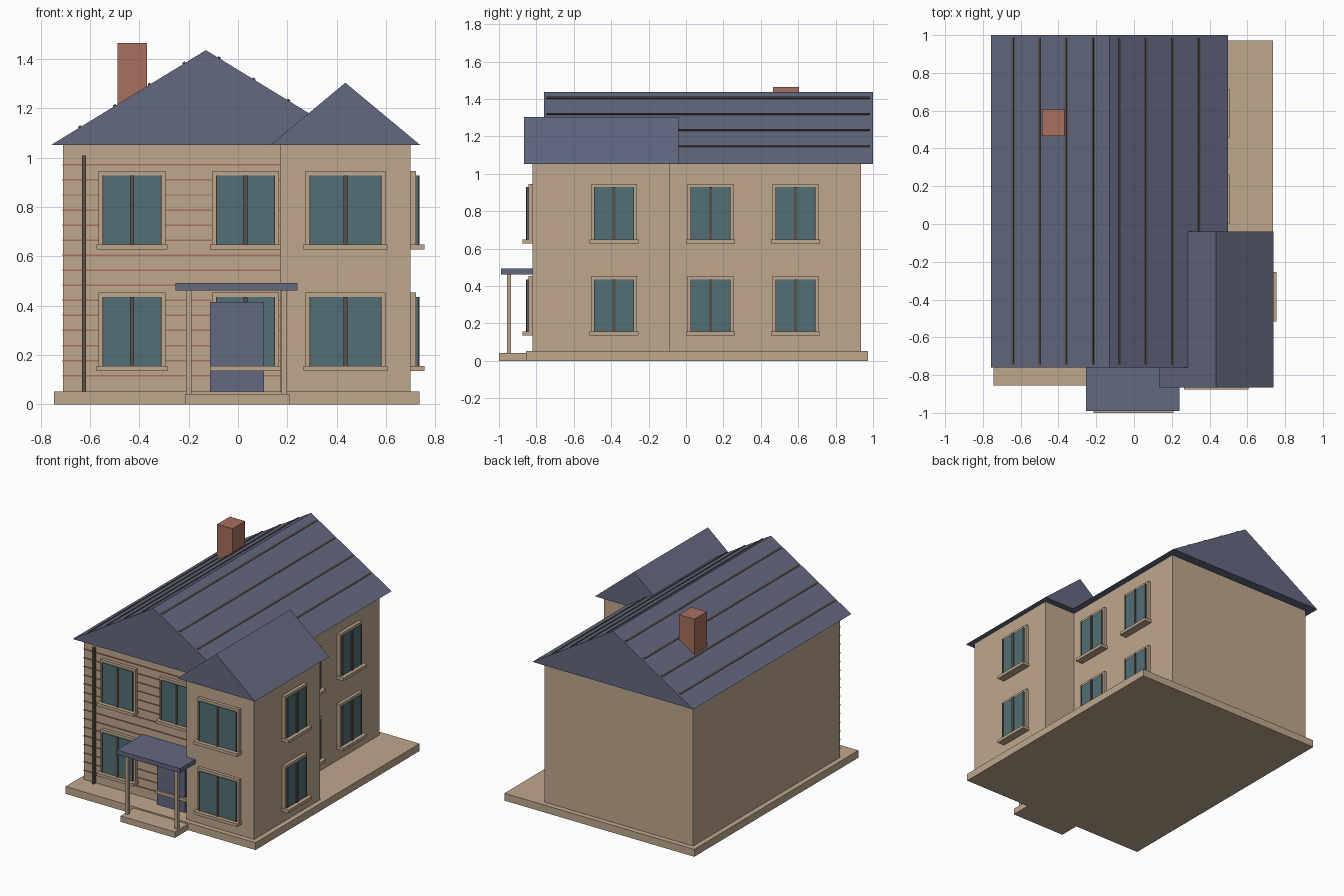
import bpy
import math

if "Cube" in bpy.data.objects:
    bpy.data.objects.remove(bpy.data.objects["Cube"])


def material(name, rgb):
    m = bpy.data.materials.new(name)
    m.diffuse_color = (*rgb, 1.0)
    m.use_nodes = True
    m.node_tree.nodes["Principled BSDF"].inputs["Base Color"].default_value = m.diffuse_color
    return m


TAN = material("tan_plaster", (0.52, 0.39, 0.27))
SLATE = material("slate_blue", (0.125, 0.14, 0.215))
GLASS = material("teal_glass", (0.085, 0.16, 0.18))
BROWN = material("dark_brown", (0.10, 0.08, 0.065))
BRICK = material("brick_red", (0.39, 0.16, 0.11))


def mesh_object(name, verts, faces, mat):
    me = bpy.data.meshes.new(name)
    me.from_pydata(verts, [], faces)
    me.materials.append(mat)
    ob = bpy.data.objects.new(name, me)
    bpy.context.collection.objects.link(ob)
    return ob


def box(name, x, y, z, mat):
    """Box from (low, high) ranges on each axis."""
    x, y, z = sorted(x), sorted(y), sorted(z)
    verts = [(a, b, c) for a in x for b in y for c in z]
    faces = [(0, 1, 3, 2), (4, 6, 7, 5), (0, 4, 5, 1),
             (2, 3, 7, 6), (0, 2, 6, 4), (1, 5, 7, 3)]
    return mesh_object(name, verts, faces, mat)


def gable_roof(name, x0, x1, y0, y1, z0, z1):
    """Solid triangular roof with its ridge along y."""
    xm = (x0 + x1) / 2
    verts = [(x, y, z) for y in (y0, y1)
             for x, z in ((x0, z0), (x1, z0), (xm, z1))]
    faces = [(0, 1, 2), (5, 4, 3), (0, 3, 4, 1), (1, 4, 5, 2), (2, 5, 3, 0)]
    return mesh_object(name, verts, faces, SLATE)


def window(side, wall, centre, width, top):
    """Window on a wall facing the front (-y) or the right (+x)."""
    def part(name, u, out, z, mat):
        u = (centre + u[0], centre + u[1])
        if side == "front":
            box(name, u, (wall - out[0], wall - out[1]), z, mat)
        else:
            box(name, (wall + out[0], wall + out[1]), u, z, mat)

    h, f, bottom = width / 2, 0.016, top - 0.30
    part("window_glass", (-h + f, h - f), (0, 0.028), (bottom, top - 0.018), GLASS)
    part("window_mullion", (-0.008, 0.008), (0, 0.035), (bottom, top - 0.018), BROWN)
    for s in (-1, 1):
        part("window_jamb", (s * h, s * (h - f)), (0, 0.022), (bottom, top), TAN)
        part("window_sash", (s * (h - f), s * (h - f - 0.004)), (0, 0.033),
             (bottom, top - 0.018), BROWN)
    part("window_head", (-h + f, h - f), (0, 0.022), (top - 0.018, top), TAN)
    part("window_sill", (-h - 0.008, h + 0.008), (0, 0.055),
         (bottom - 0.018, bottom + 0.003), TAN)


# Base slab and walls
FRONT, WING_FRONT = -0.70, -0.82
box("base_slab", (-0.745, 0.735), (-0.855, 0.972), (0, 0.052), TAN)
box("main_walls", (-0.71, 0.45), (FRONT, 0.935), (0.05, 1.055), TAN)
box("wing_walls", (0.172, 0.70), (WING_FRONT, -0.085), (0.05, 1.055), TAN)

# Roofs
X0, X1, RIDGE, EAVE, TOP = -0.757, 0.497, -0.13, 1.052, 1.436
gable_roof("main_roof", X0, X1, -0.76, 1.0, EAVE, TOP)
gable_roof("wing_roof", 0.132, 0.738, -0.865, -0.04, EAVE, 1.304)

# Raised seams on the main roof, tilted with the slopes
slope = math.atan2(TOP - EAVE, X1 - RIDGE)
for i in range(8):
    x = -0.64 + 0.1407 * i
    seam = box("roof_seam", (-0.006, 0.006), (-0.745, 0.985), (-0.004, 0.006), BROWN)
    seam.location = (x, 0, TOP - abs(x - RIDGE) * math.tan(slope))
    seam.rotation_euler.y = slope if x > RIDGE else -slope

# Chimney
box("chimney", (-0.488, -0.369), (0.465, 0.605), (1.15, 1.465), BRICK)

# Cladding lines on the main front wall
for i in range(15):
    z = 0.117 + 0.061 * i
    box("cladding_line", (-0.712, 0.172), (FRONT - 0.005, FRONT + 0.01),
        (z - 0.003, z + 0.003), BRICK)

# Drainpipe
box("drainpipe", (-0.632, -0.616), (FRONT - 0.025, FRONT), (0.05, 1.01), BROWN)

# Windows on both floors
for top in (0.453, 0.946):
    window("front", FRONT, -0.43, 0.272, top)
    window("front", FRONT, 0.03, 0.272, top)
    window("front", WING_FRONT, 0.435, 0.324, top)
    window("right", 0.70, -0.385, 0.246, top)
    window("right", 0.45, 0.13, 0.246, top)
    window("right", 0.45, 0.585, 0.246, top)

# Door and porch
box("door", (-0.113, 0.106), (FRONT - 0.042, FRONT), (0.05, 0.415), SLATE)
box("porch_step", (-0.215, 0.208), (-1.0, -0.84), (0, 0.042), TAN)
box("porch_roof", (-0.253, 0.241), (-0.99, FRONT), (0.462, 0.493), SLATE)
for x in (-0.199, 0.187):
    box("porch_post", (x - 0.011, x + 0.011), (-0.957, -0.935), (0.04, 0.465), TAN)
